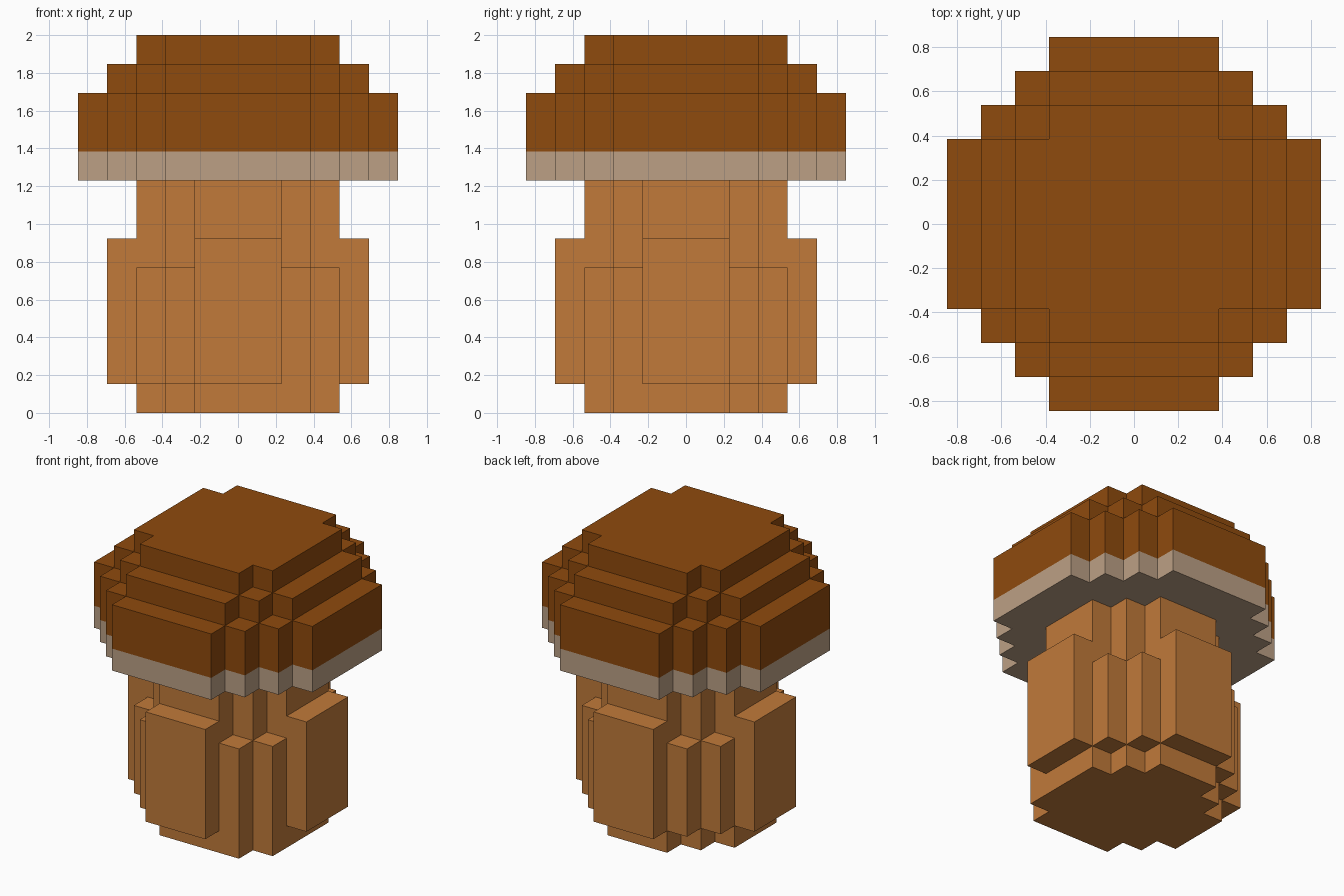
import bpy
import bmesh

cube = bpy.data.objects.get("Cube")
if cube:
    bpy.data.objects.remove(cube, do_unlink=True)

U = 2 / 13  # one block


def material(name, rgb):
    m = bpy.data.materials.new(name)
    m.use_nodes = True
    colour = (*rgb, 1)
    m.diffuse_color = colour
    bsdf = next(n for n in m.node_tree.nodes if n.type == "BSDF_PRINCIPLED")
    bsdf.inputs["Base Color"].default_value = colour
    bsdf.inputs["Roughness"].default_value = 0.9
    return m


cap_brown = material("cap brown", (0.275, 0.069, 0.004))
rim_beige = material("rim beige", (0.503, 0.352, 0.235))
stem_tan = material("stem tan", (0.533, 0.195, 0.042))


def prism(name, outline, z0, z1, mat):
    """Extrude a flat outline, given in blocks, from z0 to z1."""
    bm = bmesh.new()
    base = bm.faces.new([bm.verts.new((x * U, y * U, z0 * U)) for x, y in outline])
    top = bmesh.ops.extrude_face_region(bm, geom=[base], use_keep_orig=True)["geom"]
    verts = [v for v in top if isinstance(v, bmesh.types.BMVert)]
    bmesh.ops.translate(bm, verts=verts, vec=(0, 0, (z1 - z0) * U))
    bmesh.ops.recalc_face_normals(bm, faces=bm.faces)
    mesh = bpy.data.meshes.new(name)
    bm.to_mesh(mesh)
    bm.free()
    mesh.materials.append(mat)
    obj = bpy.data.objects.new(name, mesh)
    bpy.context.collection.objects.link(obj)
    return obj


def stepped(half, steps):
    """Square outline whose four corners are cut back in one-block stairs."""
    corner = [(half, half - steps)]
    for i in range(steps):
        x, y = corner[-1]
        corner += [(x - 1, y), (x - 1, y + 1)]
    outline = []
    for _ in range(4):
        outline += corner
        corner = [(-y, x) for x, y in corner]
    return outline


def box(name, x0, x1, y0, y1, z0, z1, mat):
    return prism(name, [(x0, y0), (x1, y0), (x1, y1), (x0, y1)], z0, z1, mat)


# Cap: pale rim and three brown tiers
prism("cap_rim", stepped(5.5, 3), 8, 9, rim_beige)
prism("cap_lower_tier", stepped(5.5, 3), 9, 11, cap_brown)
prism("cap_middle_tier", stepped(4.5, 2), 11, 12, cap_brown)
prism("cap_top_tier", stepped(3.5, 1), 12, 13, cap_brown)

# Stem core
prism("stem_core", stepped(3.5, 2), 0, 8, stem_tan)

# Raised panel on each side of the stem
for side, s in (("left", 1), ("right", -1)):
    box(f"{side}_panel", *sorted((s * 3.5, s * 4.5)), -1.5, 1.5, 1, 6, stem_tan)
for side, s in (("back", 1), ("front", -1)):
    box(f"{side}_panel", -1.5, 1.5, *sorted((s * 3.5, s * 4.5)), 1, 6, stem_tan)

# Two ridges on each corner; one corner reaches the ground
for side, sx in (("left", 1), ("right", -1)):
    for end, sy in (("back", 1), ("front", -1)):
        foot = 0 if (side, end) == ("left", "front") else 1
        for label, a, b in (("outer", 2.5, 1.5), ("inner", 1.5, 2.5)):
            xs = sorted((sx * a, sx * (a + 1)))
            ys = sorted((sy * b, sy * (b + 1)))
            box(f"{end}_{side}_{label}_ridge", *xs, *ys, foot, 5, stem_tan)
